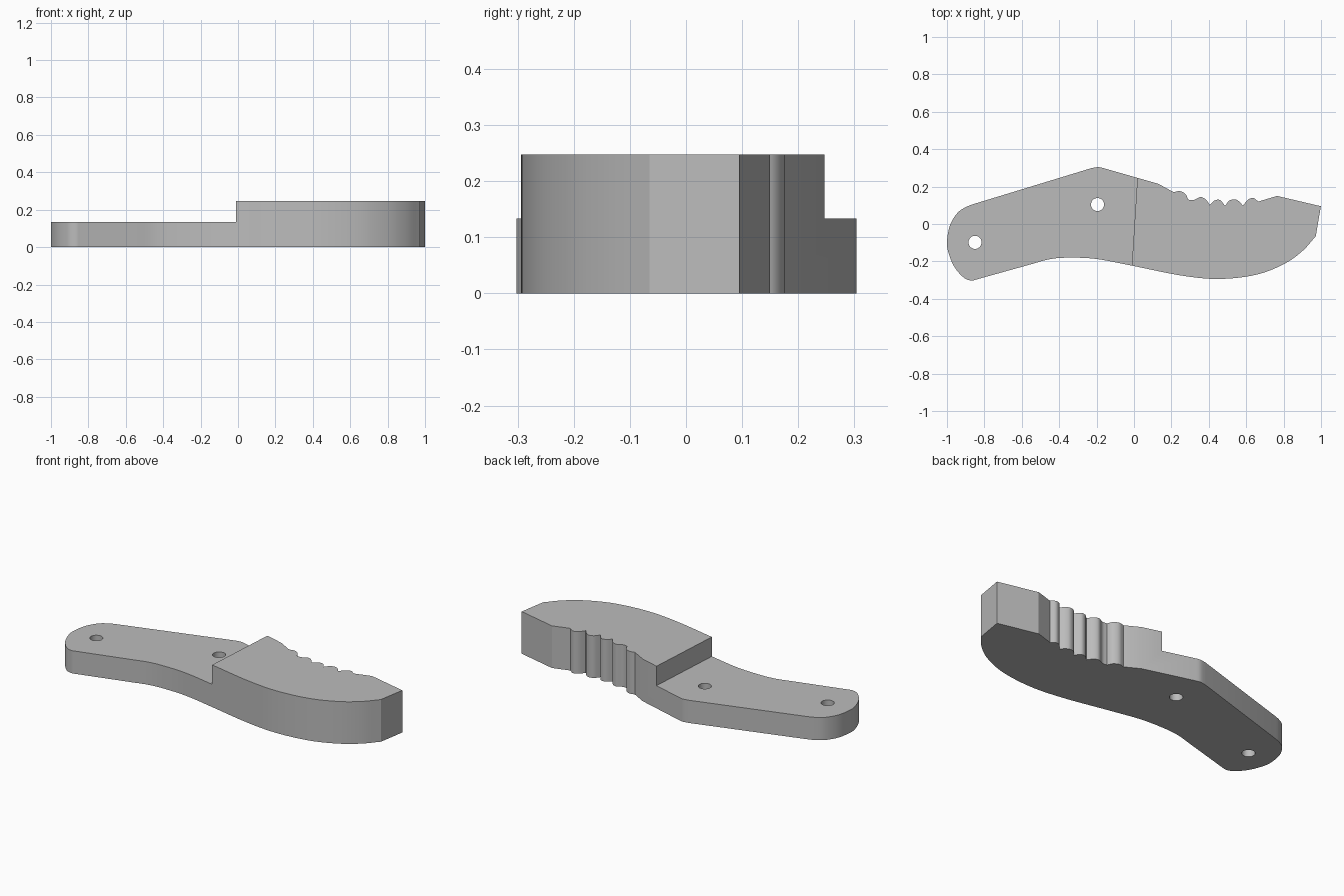
import bpy
import bmesh
import math
from mathutils import Vector

old = bpy.data.objects.get("Cube")
if old:
    bpy.data.objects.remove(old, do_unlink=True)

JAW_TOP = 0.247
ARM_TOP = 0.133

grey = bpy.data.materials.new("plain grey")
grey.use_nodes = True
colour = (0.5, 0.5, 0.5, 1)
grey.diffuse_color = colour
grey.node_tree.nodes["Principled BSDF"].inputs["Base Color"].default_value = colour


def smooth_path(points, steps=6):
    """Sample a curve running through every point, ends included."""
    p = [Vector(q) for q in points]
    p = [2 * p[0] - p[1]] + p + [2 * p[-1] - p[-2]]
    out = []
    for a, b, c, d in zip(p, p[1:], p[2:], p[3:]):
        for i in range(steps):
            t = i / steps
            out.append(0.5 * (2 * b + (c - a) * t + (2 * a - 5 * b + 4 * c - d) * t ** 2
                              + (3 * b - a - 3 * c + d) * t ** 3))
    return out + [p[-2]]


def prism(name, outline, bottom, top):
    """Extrude a flat outline upwards into a closed solid."""
    bm = bmesh.new()
    base = bm.faces.new([bm.verts.new((q[0], q[1], bottom)) for q in outline])
    lifted = bmesh.ops.extrude_face_region(bm, geom=[base])
    verts = [g for g in lifted["geom"] if isinstance(g, bmesh.types.BMVert)]
    bmesh.ops.translate(bm, verts=verts, vec=(0, 0, top - bottom))
    bmesh.ops.recalc_face_normals(bm, faces=bm.faces)
    mesh = bpy.data.meshes.new(name)
    bm.to_mesh(mesh)
    bm.free()
    mesh.materials.append(grey)
    obj = bpy.data.objects.new(name, mesh)
    bpy.context.collection.objects.link(obj)
    return obj


def cut(target, cutter):
    """Subtract the cutter and discard it."""
    cutter.hide_render = True
    mod = target.modifiers.new("cut", 'BOOLEAN')
    mod.operation = 'DIFFERENCE'
    mod.solver = 'EXACT'
    mod.object = cutter
    bpy.context.view_layer.objects.active = target
    bpy.ops.object.modifier_apply(modifier=mod.name)
    bpy.data.objects.remove(cutter, do_unlink=True)


# Outline sections, going round from the top of the arm
peak = smooth_path([(-0.23, 0.298), (-0.19, 0.304), (-0.15, 0.295)], 4)
shoulder = [(0.13, 0.215), (0.212, 0.17)]
teeth = [
    [(0.212, 0.17), (0.245, 0.176), (0.275, 0.16), (0.29, 0.13)],
    [(0.29, 0.13), (0.32, 0.128), (0.355, 0.144), (0.385, 0.13), (0.405, 0.102)],
    [(0.405, 0.102), (0.43, 0.125), (0.46, 0.128), (0.487, 0.097)],
    [(0.487, 0.097), (0.51, 0.125), (0.54, 0.132), (0.565, 0.118), (0.582, 0.097)],
    [(0.582, 0.097), (0.607, 0.128), (0.637, 0.139), (0.665, 0.12)],
]
nose = [(0.665, 0.12), (0.765, 0.15), (0.999, 0.095)]
belly = smooth_path([(0.972, -0.065), (0.9, -0.145), (0.8, -0.215), (0.65, -0.272),
                     (0.45, -0.294), (0.25, -0.275), (0, -0.225), (-0.2, -0.187),
                     (-0.35, -0.18), (-0.45, -0.188), (-0.55, -0.215)])
heel = smooth_path([(-0.84, -0.296), (-0.87, -0.302), (-0.91, -0.287), (-0.96, -0.23),
                    (-0.99, -0.16), (-1, -0.1), (-0.985, -0.01), (-0.945, 0.058),
                    (-0.9, 0.09), (-0.86, 0.106)], 4)

outline = peak + shoulder[:1]
for tooth in teeth:
    outline += smooth_path(tooth, 4)[:-1]
outline += nose + belly + heel

# Lever body with its lowered arm
lever = prism("toothed_lever", outline, 0, JAW_TOP)
step = [(-0.023, -0.4), (0.028, 0.4), (-1.2, 0.4), (-1.2, -0.4)]
cut(lever, prism("step_cutter", step, ARM_TOP, 0.5))

# Two pin holes through the arm
for x, y in [(-0.195, 0.104), (-0.85, -0.098)]:
    ring = [(x + 0.035 * math.cos(a), y + 0.035 * math.sin(a))
            for a in (math.tau * i / 32 for i in range(32))]
    cut(lever, prism("hole_cutter", ring, -0.1, 0.5))

# Smooth curved walls, crisp edges elsewhere
bpy.ops.object.select_all(action='DESELECT')
lever.select_set(True)
bpy.context.view_layer.objects.active = lever
bpy.ops.object.shade_smooth_by_angle(angle=math.radians(25))
